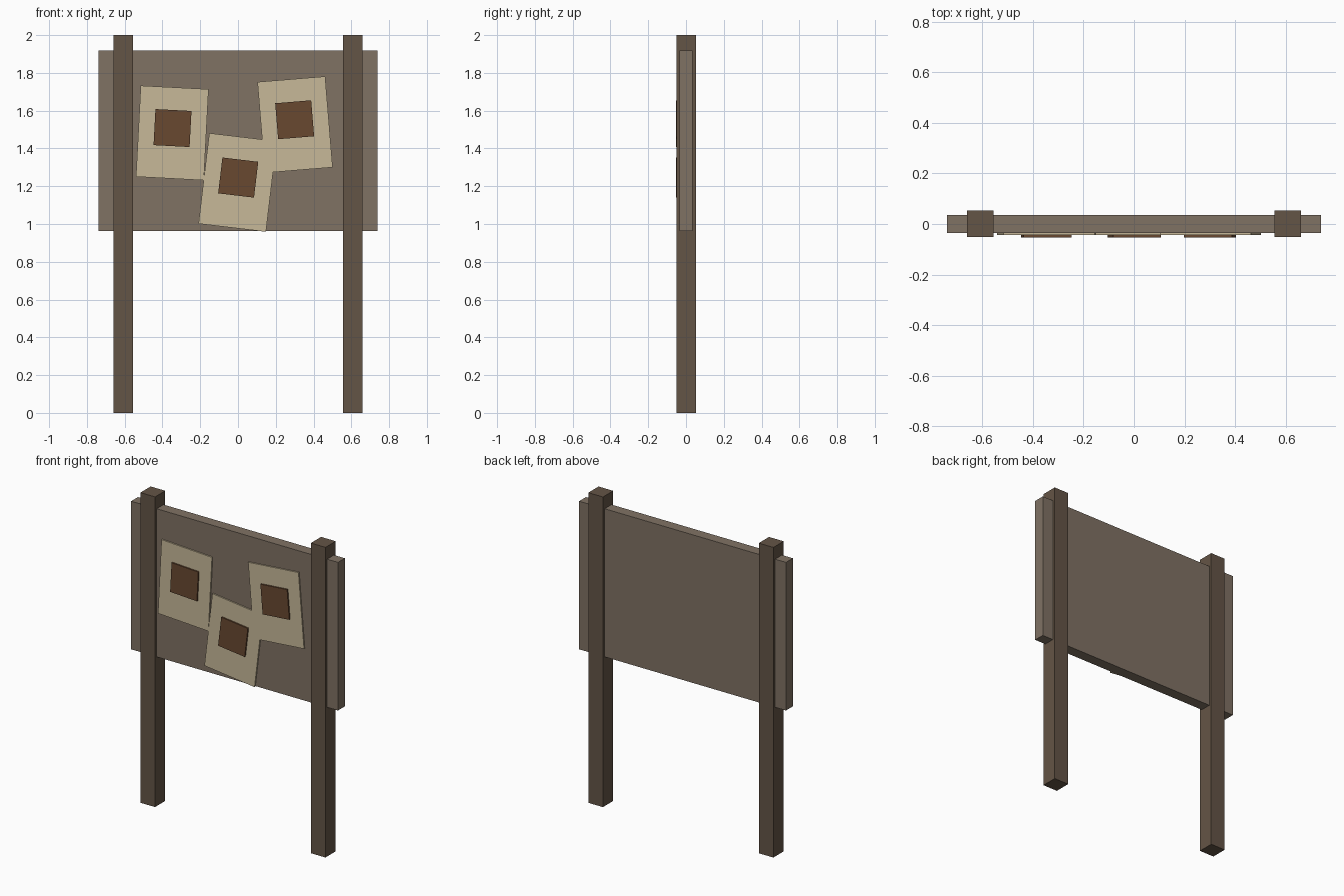
import bpy
from math import radians
from mathutils import Matrix, Vector

if "Cube" in bpy.data.objects:
    bpy.data.objects.remove(bpy.data.objects["Cube"])


def material(name, rgb):
    m = bpy.data.materials.new(name)
    m.diffuse_color = (*rgb, 1)
    m.use_nodes = True
    m.node_tree.nodes["Principled BSDF"].inputs["Base Color"].default_value = m.diffuse_color
    return m


post_wood = material("post_wood", (0.127, 0.089, 0.061))
board_wood = material("board_wood", (0.216, 0.168, 0.127))
parchment = material("parchment", (0.571, 0.479, 0.314))
brown_ink = material("brown_ink", (0.138, 0.065, 0.030))


def box(name, centre, size, mat, angle=0):
    """Box of the given size, turned about the y axis (positive = anticlockwise from the front)."""
    bpy.ops.mesh.primitive_cube_add(size=1)
    ob = bpy.context.object
    ob.name = name
    ob.data.transform(Matrix.Diagonal((*size, 1)))
    ob.location = centre
    ob.rotation_euler.y = -radians(angle)
    ob.data.materials.append(mat)
    return ob


# Two upright posts
for side, x in (("left", -0.608), ("right", 0.608)):
    box(f"{side}_post", (x, 0.0005, 1.0), (0.104, 0.104, 2.0), post_wood)

# Board running through the posts
box("board", (0, 0, 1.44), (1.476, 0.07, 0.955), board_wood)

# Pinned notices, each with a square picture slightly above its middle
notices = (
    ("left", -0.348, 1.482, -3.0),
    ("middle", -0.002, 1.220, -6.8),
    ("right", 0.302, 1.526, 4.7),
)
for label, x, z, angle in notices:
    centre = Vector((x, -0.038, z))
    box(f"{label}_notice", centre, (0.36, 0.011, 0.483), parchment, angle)
    up = Matrix.Rotation(-radians(angle), 3, 'Y') @ Vector((0, 0, 0.026))
    box(f"{label}_picture", centre + up + Vector((0, -0.0098, 0)),
        (0.191, 0.0104, 0.191), brown_ink, angle)
